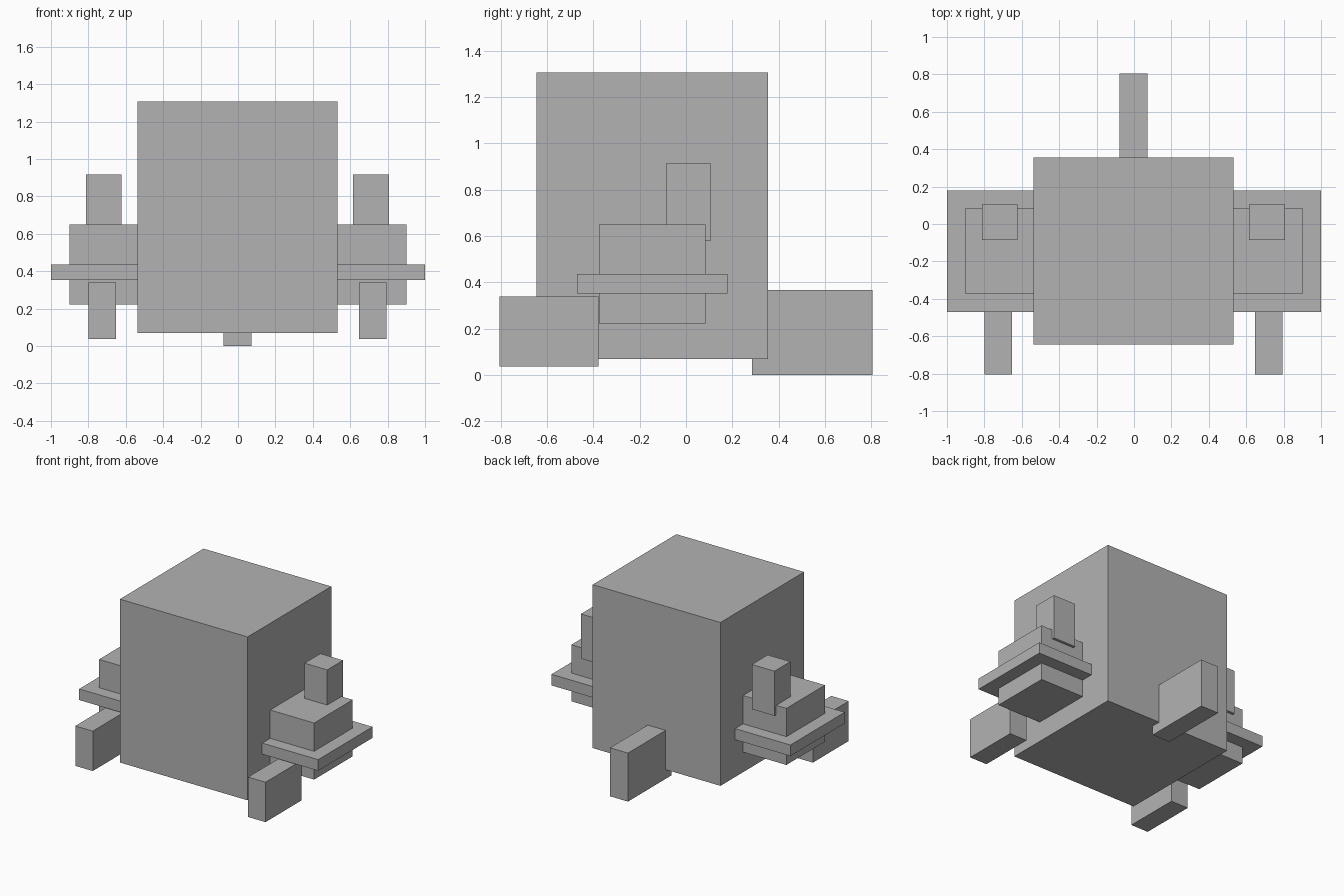
import bpy
import bmesh
from mathutils import Vector

if "Cube" in bpy.data.objects:
    bpy.data.objects.remove(bpy.data.objects["Cube"], do_unlink=True)

# Single plain grey material
GREY = (0.45, 0.45, 0.45, 1.0)
grey = bpy.data.materials.new("plain grey")
grey.use_nodes = True
grey.diffuse_color = GREY
grey.node_tree.nodes["Principled BSDF"].inputs["Base Color"].default_value = GREY


def box(name, x, y, z):
    """Box spanning the (min, max) range given on each axis."""
    lo, hi = Vector((x[0], y[0], z[0])), Vector((x[1], y[1], z[1]))
    centre, size = (lo + hi) / 2, hi - lo
    bm = bmesh.new()
    bmesh.ops.create_cube(bm, size=1.0)
    bmesh.ops.scale(bm, vec=size, verts=bm.verts)
    mesh = bpy.data.meshes.new(name)
    bm.to_mesh(mesh)
    bm.free()
    mesh.materials.append(grey)
    obj = bpy.data.objects.new(name, mesh)
    obj.location = centre
    bpy.context.collection.objects.link(obj)
    return obj


def pair(name, x, y, z, middle=0.0):
    """Matching boxes on both sides of the plane x = middle."""
    box("left_" + name, (middle + x[0], middle + x[1]), y, z)
    box("right_" + name, (middle - x[1], middle - x[0]), y, z)


# Main body and rear fin
box("body", (-0.537, 0.532), (-0.645, 0.355), (0.07, 1.306))
box("rear_fin", (-0.078, 0.072), (0.285, 0.805), (0.0, 0.367))

# Side pods: block, surrounding flange, upright post and front foot
pair("pod_block", (0.44, 0.90), (-0.375, 0.085), (0.222, 0.65))
pair("pod_flange", (0.35, 1.0), (-0.47, 0.18), (0.352, 0.436))
pair("pod_post", (0.62, 0.81), (-0.085, 0.105), (0.578, 0.916), -0.004)
pair("front_foot", (0.65, 0.796), (-0.805, -0.377), (0.036, 0.338), -0.002)
